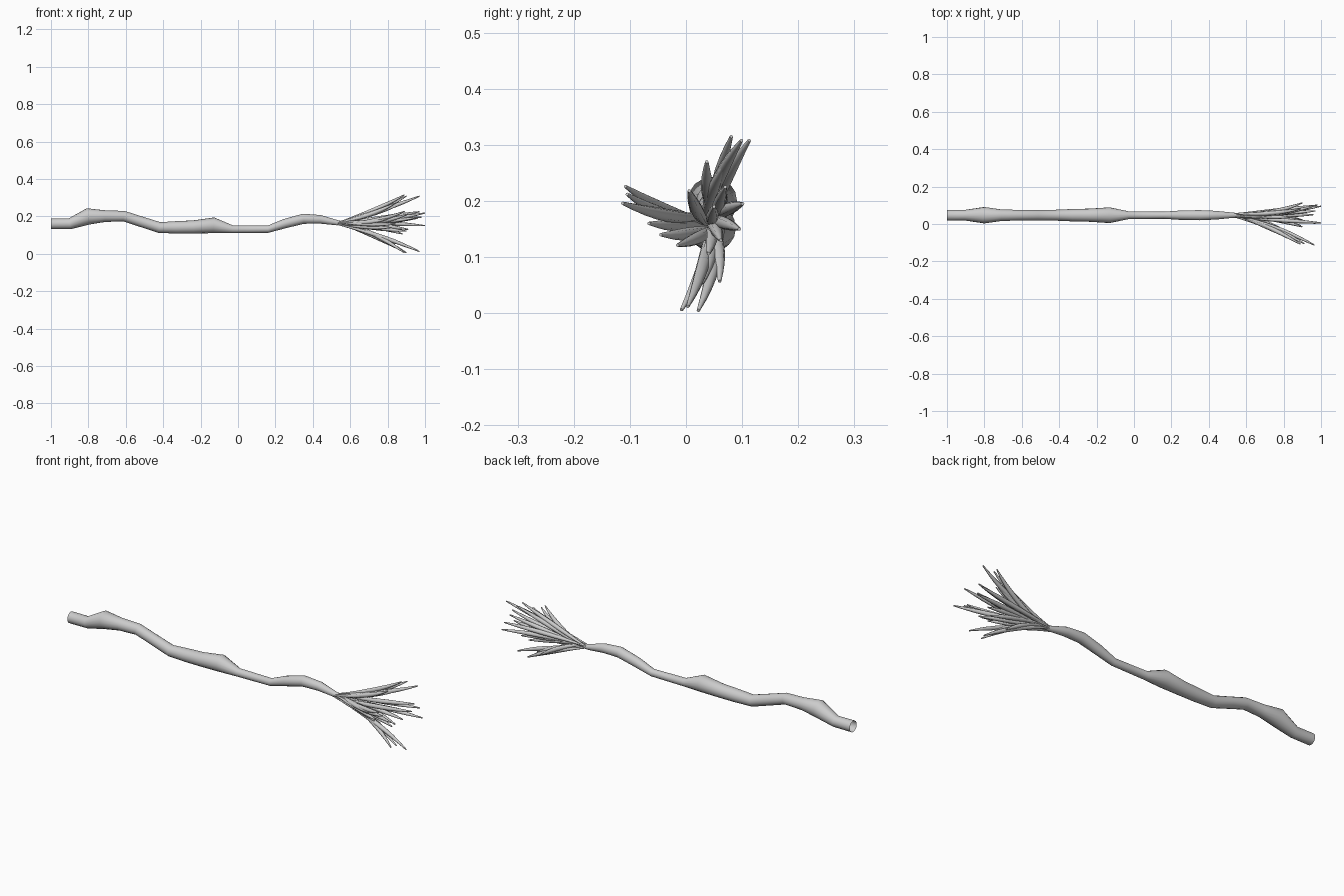
import bpy, bmesh, math
from mathutils import Vector

if "Cube" in bpy.data.objects:
    bpy.data.objects.remove(bpy.data.objects["Cube"])


def add_tube(bm, points, radii, sides, open_start=False):
    """Tube swept along a list of points."""
    rings = []
    last = len(points) - 1
    for i, (p, r) in enumerate(zip(points, radii)):
        t = (points[min(i + 1, last)] - points[max(i - 1, 0)]).normalized()
        side = Vector((0, 0, 1)).cross(t).normalized()
        up = t.cross(side)
        angles = [2 * math.pi * k / sides for k in range(sides)]
        rings.append([bm.verts.new(p + r * (math.cos(a) * side + math.sin(a) * up)) for a in angles])
    for a, b in zip(rings, rings[1:]):
        for k in range(sides):
            n = (k + 1) % sides
            bm.faces.new((a[n], a[k], b[k], b[n]))
    if not open_start:
        bm.faces.new(rings[0])
    bm.faces.new(rings[-1])


def finish(bm, name):
    bmesh.ops.recalc_face_normals(bm, faces=bm.faces)
    mesh = bpy.data.meshes.new(name)
    bm.to_mesh(mesh)
    bm.free()
    obj = bpy.data.objects.new(name, mesh)
    bpy.context.collection.objects.link(obj)
    bpy.ops.object.select_all(action='DESELECT')
    obj.select_set(True)
    bpy.context.view_layer.objects.active = obj
    bpy.ops.object.shade_smooth_by_angle(angle=math.radians(50))


# Gnarled handle with an open butt end: x, centre height, radius
handle = [(-1, .160, .029), (-.90, .160, .029), (-.80, .200, .044), (-.71, .201, .031),
          (-.61, .201, .028), (-.52, .172, .028), (-.42, .140, .029), (-.33, .141, .033),
          (-.24, .143, .035), (-.13, .152, .042), (-.03, .131, .021), (.06, .131, .020),
          (.16, .131, .019), (.25, .161, .025), (.35, .187, .027), (.44, .184, .023),
          (.53, .166, .014), (.56, .163, .010)]
bm = bmesh.new()
add_tube(bm, [Vector((x, .047, z)) for x, z, r in handle], [r for x, z, r in handle], 16, True)
finish(bm, "handle")

# Twig tips in the upward, sideways, downward and central clusters
tips = [(.89, .081, .315), (.97, .099, .308), (.90, .113, .308), (.84, .037, .270), (.87, .070, .266),
        (.89, -.108, .226), (.965, -.113, .196), (.91, -.105, .212), (.80, -.065, .186),
        (.84, -.066, .160), (.82, -.045, .140),
        (.89, -.008, .006), (.97, .003, .012), (.90, .022, .005), (.80, .060, .057), (.84, .028, .052),
        (.98, .101, .195), (1.0, .095, .150), (.90, -.015, .121), (.88, .040, .106),
        (1.0, .006, .218), (.97, .070, .225), (.91, .062, .130), (.96, .050, .190)]
bm = bmesh.new()
steps = 10
for i, tip in enumerate(tips):
    a = i * 2.4
    root = Vector((.525 + .015 * (i % 4), .046 + .010 * math.cos(a), .164 + .010 * math.sin(a)))
    tip = Vector(tip)
    off = tip - root
    # Control point stays near the axis, with a slight swirl
    ctrl = root + Vector((off.x * .55, off.y * .36 - off.z * .13, off.z * .36 + off.y * .13))
    pts, radii = [], []
    for s in range(steps):
        t = s / (steps - 1)
        pts.append(root * (1 - t) ** 2 + ctrl * 2 * t * (1 - t) + tip * t * t)
        radii.append(.003 + .0085 * math.sin(math.pi * t ** 1.15))
    add_tube(bm, pts, radii, 8)
finish(bm, "broom_twigs")
